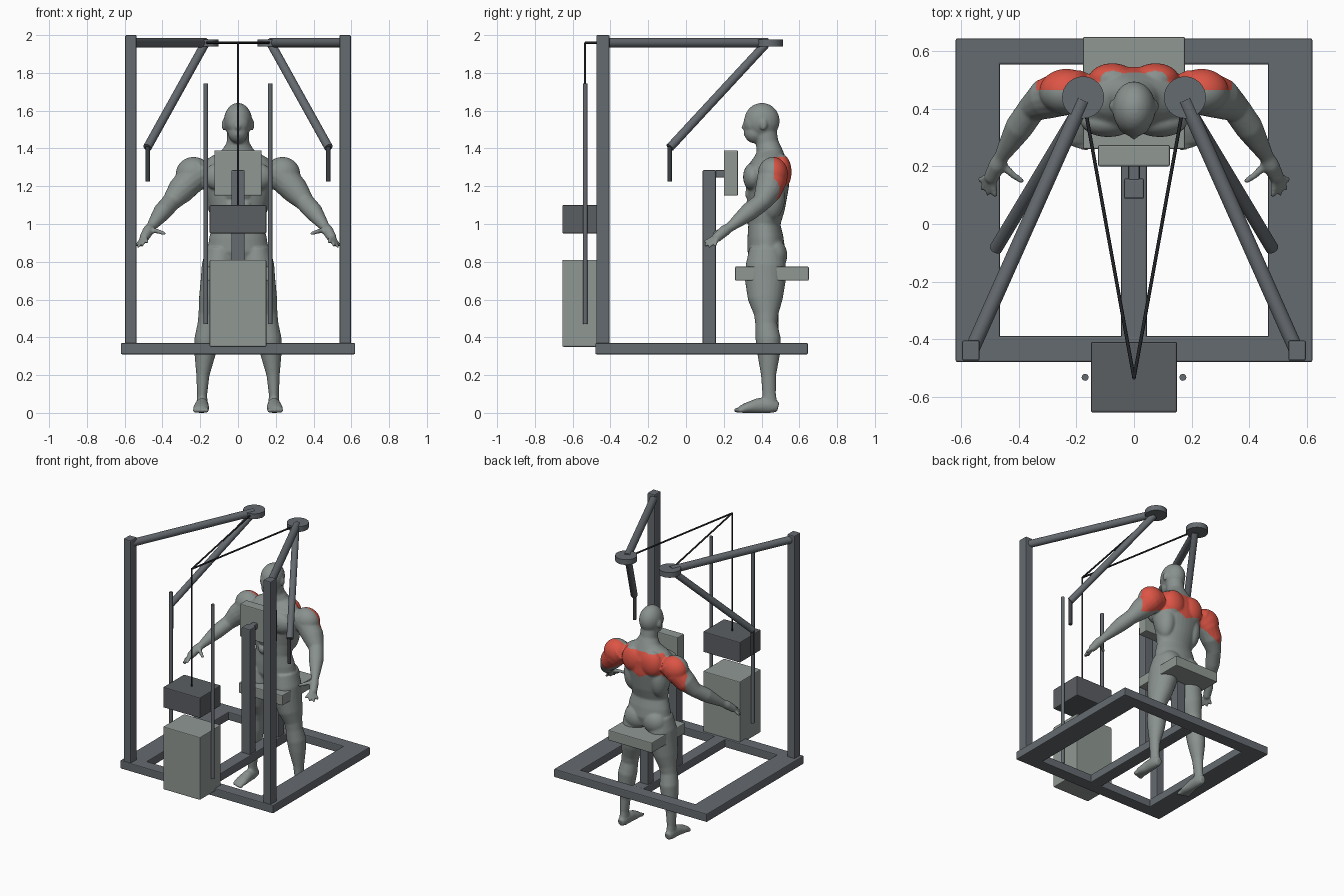
import bpy, bmesh, math
from mathutils import Vector, Matrix

cube = bpy.data.objects.get("Cube")
if cube:
    bpy.data.objects.remove(cube)


def material(name, rgb):
    mat = bpy.data.materials.new(name)
    mat.use_nodes = True
    mat.diffuse_color = (*rgb, 1)
    mat.node_tree.nodes["Principled BSDF"].inputs["Base Color"].default_value = (*rgb, 1)
    return mat


STEEL = material("steel grey", (.13, .145, .16))
WEIGHT = material("weight grey", (.105, .113, .124))
PAD = material("pad grey", (.28, .315, .295))
SKIN = material("body grey", (.25, .285, .27))
RED = material("muscle red", (.72, .09, .06))
BLACK = material("cable black", (.015, .017, .02))
GRIP = material("grip grey", (.045, .05, .055))


def make_object(name, bm, *mats):
    mesh = bpy.data.meshes.new(name)
    bmesh.ops.recalc_face_normals(bm, faces=bm.faces)
    bm.to_mesh(mesh)
    bm.free()
    obj = bpy.data.objects.new(name, mesh)
    bpy.context.collection.objects.link(obj)
    for mat in mats:
        mesh.materials.append(mat)
    return obj


def box(name, xs, ys, zs, mat, bevel=.006):
    """Box between (low, high) limits on every axis."""
    bm = bmesh.new()
    spans = (xs, ys, zs)
    place = Matrix.Translation([(lo + hi) / 2 for lo, hi in spans])
    size = Matrix.Diagonal([hi - lo for lo, hi in spans] + [1])
    bmesh.ops.create_cube(bm, size=1, matrix=place @ size)
    obj = make_object(name, bm, mat)
    mod = obj.modifiers.new("soft edges", "BEVEL")
    mod.width, mod.segments = bevel, 2
    return obj


def rod(name, start, end, radius, mat, sides=24):
    """Round bar between two points."""
    a, b = Vector(start), Vector(end)
    turn = (b - a).to_track_quat("Z", "Y").to_matrix().to_4x4()
    bm = bmesh.new()
    bmesh.ops.create_cone(bm, cap_ends=True, segments=sides, radius1=radius, radius2=radius,
                          depth=(b - a).length, matrix=Matrix.Translation((a + b) / 2) @ turn)
    for face in bm.faces:
        face.smooth = len(face.verts) == 4
    return make_object(name, bm, mat)


# Base frame
BASE = (.31, .37)
box("base_front_rail", (-.62, .62), (-.48, -.39), BASE, STEEL)
box("base_back_rail", (-.62, .62), (.555, .645), BASE, STEEL)
box("base_centre_rail", (-.045, .045), (-.4, .56), BASE, STEEL)

# Chest support and seat
box("chest_post", (-.035, .035), (.088, .158), (.36, 1.285), STEEL)
box("chest_pad_bracket", (-.02, .02), (.15, .21), (1.245, 1.285), STEEL)
box("chest_pad", (-.125, .125), (.2, .275), (1.15, 1.39), PAD)
box("seat_post", (-.035, .035), (.42, .49), (.36, .71), STEEL)
box("seat_pad", (-.178, .178), (.26, .65), (.7, .775), PAD)

# Weight stack
box("weight_stack", (-.15, .15), (-.655, -.41), (.35, .81), PAD)
box("lifted_weight", (-.15, .15), (-.655, -.41), (.95, 1.1), WEIGHT)
TOP = 1.96
rod("lift_cable", (0, -.535, 1.09), (0, -.535, TOP), .006, BLACK, 12)

# Parts found on both sides
for s, side in ((1, "left"), (-1, "right")):
    box(side + "_base_rail", sorted((s * .465, s * .62)), (-.48, .645), BASE, STEEL)
    box(side + "_upright", sorted((s * .537, s * .597)), (-.475, -.405), (.36, 2), STEEL)
    rod(side + "_guide_rod", (s * .17, -.533, .47), (s * .17, -.533, 1.745), .012, STEEL, 16)
    rod(side + "_top_arm", (s * .565, -.44, TOP), (s * .177, .43, TOP), .026, STEEL)
    rod(side + "_pulley", (s * .177, .44, 1.94), (s * .177, .44, 1.978), .073, STEEL, 32)
    rod(side + "_swing_arm", (s * .177, .42, 1.95), (s * .48, -.085, 1.405), .023, STEEL)
    rod(side + "_handle", (s * .478, -.087, 1.225), (s * .478, -.087, 1.41), .012, GRIP, 16)
    rod(side + "_cable", (0, -.535, TOP), (s * .175, .43, TOP), .006, BLACK, 12)

# Figure: overlapping forms fused into one skin
body = bmesh.new()


def loft(rings, sides=24):
    """Closed tube through (x, y, z, half width, half depth) rings."""
    centres = [Vector(r[:3]) for r in rings]
    loops = []
    for i, (c, ring) in enumerate(zip(centres, rings)):
        along = centres[min(i + 1, len(rings) - 1)] - centres[max(i - 1, 0)]
        v = along.cross(Vector((1, 0, 0))).normalized()
        u = v.cross(along).normalized()
        angles = [math.tau * k / sides for k in range(sides)]
        loops.append([body.verts.new(c + u * ring[3] * math.cos(t) + v * ring[4] * math.sin(t))
                      for t in angles])
    for low, high in zip(loops, loops[1:]):
        for k in range(sides):
            n = (k + 1) % sides
            body.faces.new((low[k], low[n], high[n], high[k]))
    body.faces.new(loops[0][::-1])
    body.faces.new(loops[-1])


def ball(centre, radii):
    bmesh.ops.create_uvsphere(body, u_segments=24, v_segments=16, radius=1,
                              matrix=Matrix.Translation(centre) @ Matrix.Diagonal((*radii, 1)))


def limb(points):
    """Round limb from (x, y, z, radius) points with a rounded tip."""
    loft([(*p, p[3]) for p in points], 16)
    ball(points[-1][:3], [points[-1][3]] * 3)


# Torso and neck
loft([(0, y, z, w, d) for z, y, w, d in (
    (.79, .43, .11, .08), (.86, .425, .162, .1), (.93, .42, .152, .095), (1, .415, .132, .085),
    (1.08, .425, .148, .098), (1.2, .43, .185, .115), (1.3, .437, .195, .11),
    (1.35, .445, .155, .085), (1.39, .44, .085, .068), (1.43, .43, .06, .06),
    (1.5, .42, .057, .058))], 32)

# Head, jaw, nose
ball((0, .402, 1.545), (.075, .094, .096))
ball((0, .365, 1.485), (.054, .058, .058))
ball((0, .35, 1.53), (.058, .046, .06))
limb([(0, .325, 1.55, .01), (0, .307, 1.513, .014)])
ball((0, .318, 1.475), (.022, .012, .012))

for s in (1, -1):
    ball((s * .076, .41, 1.525), (.01, .02, .03))          # ear
    ball((s * .09, .355, 1.25), (.095, .053, .075))        # chest muscle
    ball((s * .075, .505, 1.275), (.082, .054, .095))      # shoulder blade
    ball((s * .105, .45, 1.15), (.065, .075, .13))         # side muscle
    ball((s * .075, .47, .835), (.085, .066, .085))        # glute
    for z in (1.16, 1.095, 1.03):
        ball((s * .035, .335, z), (.033, .022, .032))      # abdominal
    # Arm
    ball((s * .235, .46, 1.265), (.095, .08, .09))
    limb([(s * x, y, z, r) for x, y, z, r in (
        (.18, .46, 1.29, .075), (.25, .455, 1.235, .08), (.305, .435, 1.175, .072),
        (.355, .4, 1.115, .05), (.4, .335, 1.065, .049), (.43, .285, 1.025, .038),
        (.46, .235, .985, .026))])
    # Hand
    limb([(s * .46, .235, .985, .025), (s * .475, .205, .965, .03), (s * .495, .165, .93, .026)])
    for x, y, z in ((.535, .155, .89), (.527, .125, .882), (.508, .105, .888), (.483, .1, .905)):
        knuckle = Vector((.493, .165, .935)).lerp(Vector((x, y, z)), .3)
        limb([(s * knuckle.x, knuckle.y, knuckle.z, .013), (s * x, y, z, .009)])
    limb([(s * .462, .21, .97, .015), (s * .42, .17, .96, .012), (s * .392, .15, .95, .01)])
    # Leg
    loft([(s * x, y, z, w, d) for z, x, y, w, d in (
        (.87, .092, .425, .075, .09), (.78, .1, .422, .092, .106), (.7, .108, .42, .09, .108),
        (.6, .13, .42, .078, .092), (.52, .15, .425, .06, .064), (.47, .158, .425, .056, .058),
        (.39, .168, .435, .063, .067), (.31, .175, .438, .056, .06), (.2, .186, .437, .035, .04),
        (.1, .19, .44, .027, .036), (.02, .19, .445, .03, .042))])
    # Foot and toes
    loft([(s * x, y, z, w, d) for x, y, z, w, d in (
        (.19, .488, .03, .022, .026), (.19, .45, .04, .033, .042), (.191, .38, .038, .036, .04),
        (.195, .32, .026, .043, .028), (.196, .285, .018, .04, .018))])
    for i in range(5):
        ball((s * (.165 + .016 * i), .272 + .005 * i, .014), (.01, .02, .014))

for v in body.verts:
    v.co.z = max(v.co.z, 0)
figure = make_object("figure", body)
remesh = figure.modifiers.new("fuse", "REMESH")
remesh.mode, remesh.voxel_size = "VOXEL", .007
smooth = figure.modifiers.new("soften", "SMOOTH")
smooth.factor, smooth.iterations = .5, 4
fused = bpy.data.meshes.new_from_object(figure.evaluated_get(bpy.context.evaluated_depsgraph_get()))
figure.modifiers.clear()
figure.data = fused
fused.materials.clear()
for mat in (SKIN, RED):
    fused.materials.append(mat)

# Worked muscles: upper back and rear shoulders
for face in fused.polygons:
    x, y, z = face.center
    lower = 1.17 + .04 * math.sin(abs(x) * 14)
    face.material_index = int(y > .465 and lower < z < 1.355 and abs(x) < .34)
    face.use_smooth = True
